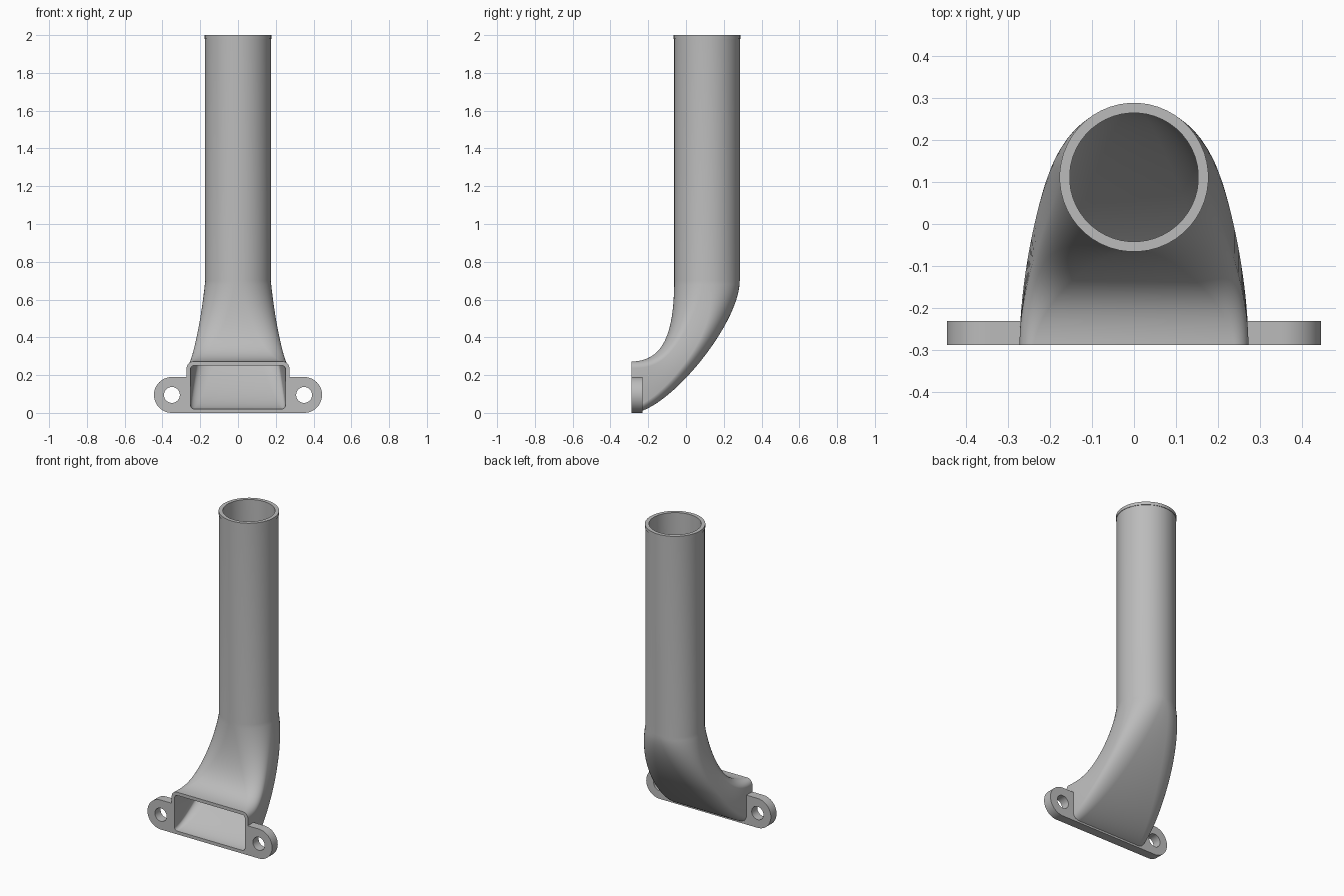
import bpy, bmesh
from math import sin, cos, pi, radians
from mathutils import Vector

if "Cube" in bpy.data.objects:
    bpy.data.objects.remove(bpy.data.objects["Cube"])

grey = bpy.data.materials.new("light grey")
grey.use_nodes = True
grey.diffuse_color = (0.5, 0.5, 0.5, 1)
grey.node_tree.nodes["Principled BSDF"].inputs["Base Color"].default_value = (0.5, 0.5, 0.5, 1)


def skin(name, rings):
    """Join equal rings into a closed wall, the last ring meeting the first."""
    bm = bmesh.new()
    loops = [[bm.verts.new(p) for p in ring] for ring in rings]
    n = len(loops[0])
    for k, a in enumerate(loops):
        b = loops[(k + 1) % len(loops)]
        for i in range(n):
            j = (i + 1) % n
            bm.faces.new((a[i], a[j], b[j], b[i]))
    bmesh.ops.recalc_face_normals(bm, faces=bm.faces)
    mesh = bpy.data.meshes.new(name)
    bm.to_mesh(mesh)
    bm.free()
    obj = bpy.data.objects.new(name, mesh)
    bpy.context.collection.objects.link(obj)
    mesh.materials.append(grey)
    bpy.ops.object.select_all(action='DESELECT')
    obj.select_set(True)
    bpy.context.view_layer.objects.active = obj
    bpy.ops.object.shade_smooth_by_angle(angle=radians(35))
    return obj


def bezier(a, b, c, d, t):
    s = 1 - t
    return a * s**3 + b * 3 * s * s * t + c * 3 * s * t * t + d * t**3


def section(centre, up, w, h, rx, ry, n=12):
    """Rounded rectangle whose corners can grow into a full circle."""
    pts = []
    for q in range(4):
        sx, sy = (1, -1, -1, 1)[q], (1, 1, -1, -1)[q]
        for i in range(n):
            a = (q + (i + 0.5) / n) * pi / 2
            x = sx * (w - rx) + rx * cos(a)
            pts.append(centre + Vector((x, 0, 0)) + up * (sy * (h - ry) + ry * sin(a)))
    return pts


WALL, TUBE_R, LIP_R, TUBE_Y, BEND_Z, TOP = 0.021, 0.174, 0.177, 0.111, 0.7, 2.0
MOUTH_Y, MOUTH_H = -0.288, 0.272
# Side profiles of the bend: inner curve above, outer curve below
upper = [Vector((0, y, z)) for y, z in
         ((MOUTH_Y, MOUTH_H), (-0.13, 0.275), (-0.063, 0.4), (TUBE_Y - TUBE_R, BEND_Z))]
lower = [Vector((0, y, z)) for y, z in
         ((MOUTH_Y, 0), (-0.1, 0), (0.285, 0.47), (TUBE_Y + TUBE_R, BEND_Z))]


def bend(t, inset):
    hi, lo = bezier(*upper, t), bezier(*lower, t)
    w = bezier(MOUTH_H, MOUTH_H, 0.2, TUBE_R, t) - inset
    h = (hi - lo).length / 2 - inset
    s = t**1.3
    r = 0.036 - inset * 0.8
    return section((hi + lo) / 2, (hi - lo).normalized(), w, h, r + (w - r) * s, r + (h - r) * s)


def circle(z, r):
    return section(Vector((0, TUBE_Y, z)), Vector((0, -1, 0)), r, r, r, r)


# Duct: rectangular mouth blending into a round tube with a small lip
STEPS = 36
outer = [bend(k / STEPS, 0) for k in range(STEPS + 1)]
inner = [bend(k / STEPS, WALL) for k in range(STEPS + 1)]
lip = [circle(TOP - 0.02, TUBE_R), circle(TOP - 0.02, LIP_R),
       circle(TOP, LIP_R), circle(TOP, TUBE_R - WALL)]
skin("duct", outer + lip + inner[::-1])

# Mounting lugs: rounded outside, square against the duct, with a bolt hole
BACK_Y, LUG_R, LUG_X, HOLE_R, N = -0.23, 0.095, 0.35, 0.042, 64


def lug_ring(side, y, hole):
    pts = []
    for i in range(N):
        c, s = cos(2 * pi * i / N), sin(2 * pi * i / N)
        k = HOLE_R if hole else LUG_R
        if not hole and c < -1e-6:
            k /= max(abs(c), abs(s))
        pts.append((side * (LUG_X + k * c), y, LUG_R + k * s))
    return pts


for name, side in (("left_lug", 1), ("right_lug", -1)):
    skin(name, [lug_ring(side, MOUTH_Y, False), lug_ring(side, BACK_Y, False),
                lug_ring(side, BACK_Y, True), lug_ring(side, MOUTH_Y, True)])

# Sill: flat strip under the mouth joining the two lugs
bpy.ops.mesh.primitive_cube_add(size=1, location=(0, (MOUTH_Y + BACK_Y) / 2, 0.01))
sill = bpy.context.object
sill.name = "sill"
sill.scale = (0.53, BACK_Y - MOUTH_Y, 0.02)
sill.data.materials.append(grey)
